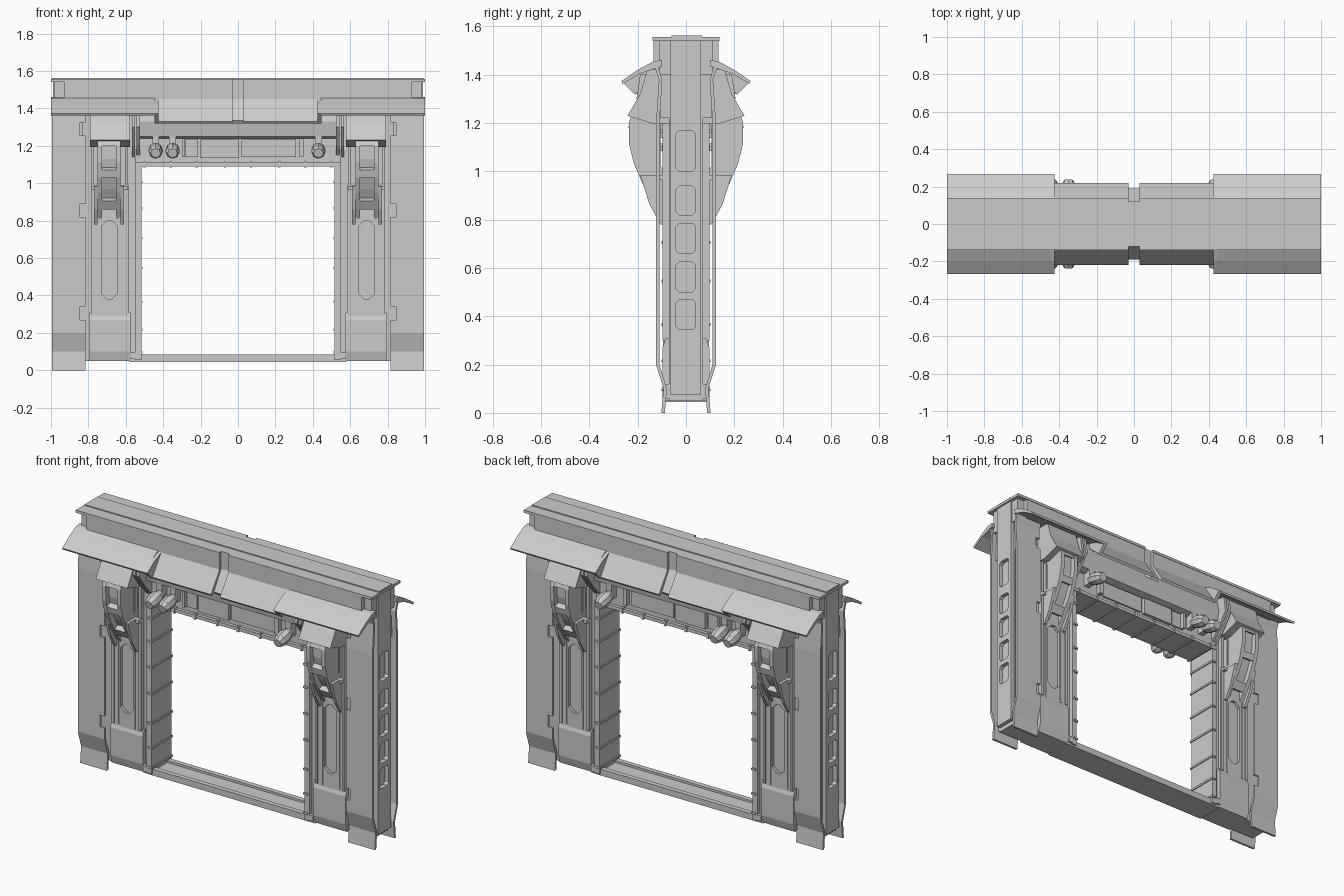
import bpy, bmesh
from math import radians
from mathutils import Matrix, Vector

if "Cube" in bpy.data.objects:
    bpy.data.objects.remove(bpy.data.objects["Cube"])


def finish(name, bm, mirror=""):
    bmesh.ops.recalc_face_normals(bm, faces=bm.faces)
    me = bpy.data.meshes.new(name)
    bm.to_mesh(me)
    bm.free()
    ob = bpy.data.objects.new(name, me)
    bpy.context.collection.objects.link(ob)
    if mirror:
        m = ob.modifiers.new("Mirror", 'MIRROR')
        m.use_axis = ('x' in mirror, 'y' in mirror, False)
        m.use_mirror_merge = False
    return ob


def add_prism(bm, pts, axis, a, b):
    """Extrude a 2D outline from a to b: axis x takes (y, z), axis y takes (x, z)."""
    def at(p, d):
        return (d, p[0], p[1]) if axis == 'x' else (p[0], d, p[1])
    lo = [bm.verts.new(at(p, a)) for p in pts]
    hi = [bm.verts.new(at(p, b)) for p in pts]
    bm.faces.new(lo)
    bm.faces.new(hi)
    n = len(pts)
    for i in range(n):
        j = (i + 1) % n
        bm.faces.new((lo[i], lo[j], hi[j], hi[i]))


def prism(name, pts, axis, spans, mirror=""):
    bm = bmesh.new()
    for a, b in spans:
        add_prism(bm, pts, axis, a, b)
    return finish(name, bm, mirror)


def boxes(name, dims, mirror=""):
    bm = bmesh.new()
    for x0, x1, y0, y1, z0, z1 in dims:
        add_prism(bm, [(y0, z0), (y1, z0), (y1, z1), (y0, z1)], 'x', x0, x1)
    return finish(name, bm, mirror)


def octo(u0, u1, v0, v1, c):
    """Rectangle with chamfered corners."""
    return [(u0 + c, v0), (u1 - c, v0), (u1, v0 + c), (u1, v1 - c),
            (u1 - c, v1), (u0 + c, v1), (u0, v1 - c), (u0, v0 + c)]


def sheet(line, t):
    """Thin plate outline from a polyline, thickened inward in y."""
    return line + [(y - t, z) for y, z in reversed(line)]


def cut(ob, cutter):
    cutter.hide_render = True
    cutter.hide_viewport = True
    cutter.display_type = 'WIRE'
    m = ob.modifiers.new("Cut", 'BOOLEAN')
    m.object = cutter
    m.operation = 'DIFFERENCE'
    m.solver = 'EXACT'
    if len(ob.modifiers) > 1:
        ob.modifiers.move(len(ob.modifiers) - 1, 0)


# Side posts and the end strips with recessed windows
boxes("post_core", [(.54, .965, -.07, .07, .05, 1.46)], "x")
strip = boxes("end_strip", [(.90, .99, -.064, .062, .075, 1.55)], "x")
bm = bmesh.new()
for z0, z1 in [(.345, .47), (.50, .625), (.66, .785), (.82, .94), (1.0, 1.17)]:
    add_prism(bm, octo(-.042, .04, z0, z1, .014), 'x', .945, 1.02)
cut(strip, finish("window_cutter", bm))

# Outer face plates with a flared foot and notches on the inner edge
plate = prism("outer_plate", sheet([(.102, 0), (.093, .1), (.124, .2), (.124, 1.2),
                                    (.112, 1.38), (.135, 1.45)], .014), 'x', [(.815, .995)], "xy")
cut(plate, boxes("notch_cutter", [(.80, .845, .08, .15, z, z + .07) for z in (.27, .82, 1.255)]))
boxes("plate_mount", [(.83, .965, .05, .105, 1.22, 1.44), (.83, .965, .05, .085, .06, .12)], "xy")

# Post column: foot block, slotted panel and guide rails
prism("foot_block", [(.05, .05), (.083, .05), (.097, .1), (.097, .27), (.083, .31), (.05, .31)],
      'x', [(.575, .795)], "xy")
panel = boxes("column_panel", [(.585, .785, .05, .09, .29, .99)], "xy")
cut(panel, prism("slot_cutter", octo(.645, .73, .38, .80, .03), 'y', [(.072, .12)]))
boxes("column_rails", [(.587, .603, .05, .097, .3, 1.24), (.628, .638, .05, .095, .3, 1.24),
                       (.742, .752, .05, .095, .3, 1.24), (.77, .785, .05, .097, .3, 1.24)], "xy")

# Curved brace: two cheeks, sunken web, cross ties and lower clevis
outer = [(.085, .80), (.125, .86), (.18, .95), (.215, 1.03), (.235, 1.11), (.237, 1.2), (.22, 1.25)]
inner = [(.09, 1.25), (.105, 1.18), (.105, 1.02), (.06, .98)]
prism("brace_cheeks", outer + inner, 'x', [(.628, .652), (.728, .752)], "xy")
prism("brace_web", [(y - .03, z + .02) for y, z in outer] + inner, 'x', [(.65, .73)], "xy")
bm = bmesh.new()
for i in (1, 3, 5):
    (y0, z0), (y1, z1) = outer[i], outer[i + 1]
    ym, zm = (y0 + y1) / 2, (z0 + z1) / 2
    add_prism(bm, [(y0 - .002, z0), (ym - .002, zm), (ym - .04, zm + .02), (y0 - .04, z0 + .02)],
              'x', .65, .73)
finish("brace_ties", bm, "xy")
prism("clevis_ears", [(.08, .78), (.105, .78), (.15, .86), (.19, .985), (.08, .985)], 'x',
      [(.61, .628), (.752, .77)], "xy")
boxes("clevis_bar", [(.587, .785, .08, .12, .965, .985)], "xy")

# Brace caps beneath the awning and inner gussets
prism("brace_cap", [(.06, 1.44), (.16, 1.42), (.19, 1.32), (.242, 1.23), (.13, 1.195), (.06, 1.2)],
      'x', [(.578, .792)], "xy")
prism("corner_gusset", [(.06, 1.42), (.19, 1.40), (.205, 1.3), (.13, 1.2), (.06, 1.13)],
      'x', [(.525, .542), (.552, .568)], "xy")

# Top beam with end lips and raised centre strip
beam = boxes("top_beam", [(-.93, .93, -.135, .135, 1.42, 1.545)])
cut(beam, boxes("seam_cutter", [(-.03, .03, s - .02, s + .02, 1.40, 1.60) for s in (-.14, .14)]))
lip = boxes("beam_lip", [(-1, 1, -.138, .138, 1.54, 1.556)])
cut(lip, boxes("lip_seam_cutter", [(-.03, .03, s - .02, s + .02, 1.50, 1.60) for s in (-.14, .14)]))
boxes("beam_strip", [(-.995, .995, -.06, .066, 1.54, 1.562)])
boxes("beam_end_block", [(.92, .98, -.11, .11, 1.40, 1.545)], "x")

# Sloped awnings: wide outer panels, steeper centre panels and the joint between
prism("outer_awning", [(.10, 1.46), (.135, 1.455), (.20, 1.42), (.268, 1.373), (.262, 1.362),
                       (.19, 1.405), (.10, 1.435)], 'x', [(.445, 1.0)], "xy")
prism("centre_awning", [(.10, 1.46), (.135, 1.45), (.218, 1.33), (.208, 1.318), (.10, 1.41)],
      'x', [(.03, .44)], "xy")
prism("awning_joint", [(.12, 1.455), (.20, 1.42), (.268, 1.373), (.212, 1.318), (.12, 1.40)],
      'x', [(.425, .447)], "xy")
prism("seam_filler", [(.08, 1.46), (.12, 1.45), (.19, 1.335), (.18, 1.32), (.08, 1.40)],
      'x', [(-.031, .031)], "y")

# Header over the opening
prism("header_fascia", [(-.10, 1.24), (-.13, 1.25), (-.145, 1.33), (-.12, 1.44), (.12, 1.44),
                        (.145, 1.33), (.13, 1.25), (.10, 1.24)], 'x', [(-.54, .54)])
boxes("header_core", [(-.55, .55, -.08, .08, 1.10, 1.26)])
boxes("header_lip", [(-.54, .54, -.10, .10, 1.09, 1.11)])
boxes("header_panels", [(-.20, .005, .07, .10, 1.135, 1.235), (.02, .31, .07, .09, 1.14, 1.235),
                        (-.28, -.215, .07, .09, 1.14, 1.235), (.325, .35, .07, .11, 1.14, 1.24),
                        (-.30, -.285, .07, .11, 1.14, 1.24)], "y")
boxes("header_ticks", [(x - .006, x + .006, -.106, .106, 1.084, 1.116)
                       for x in (.07, .22, .36, .50)], "x")

# Door jamb liners with clips, and the sill
boxes("jamb_liner", [(.517, .55, -.095, .095, .055, 1.11)], "x")
boxes("jamb_clips", [(.511, .54, -.102, .102, z, z + .012)
                     for z in (.09, .21, .36, .54, .70, .86, 1.0)], "x")
boxes("sill", [(-.58, .58, -.08, .08, .045, .07)])
boxes("sill_rail", [(-.58, .58, .055, .085, .045, .083), (-.575, -.545, .05, .097, .06, .095),
                    (.545, .575, .05, .097, .06, .095)], "y")

# Lamps: faceted housings tilted down from short arms
for i, x in enumerate((-.44, -.35, .43)):
    bm = bmesh.new()
    for r1, r2, d, y in ((.024, .038, .045, .135), (.038, .038, .05, .18), (.038, .026, .03, .218)):
        mat = (Matrix.Translation((x, y, 1.185 - (y - .135) * .25))
               @ Matrix.Rotation(radians(-104), 4, 'X'))
        bmesh.ops.create_cone(bm, cap_ends=True, segments=8, radius1=r1, radius2=r2,
                              depth=d, matrix=mat)
    add_prism(bm, [(.07, 1.16), (.13, 1.16), (.13, 1.25), (.07, 1.25)], 'x', x - .018, x + .018)
    finish("lamp_%d" % (i + 1), bm, "y")
